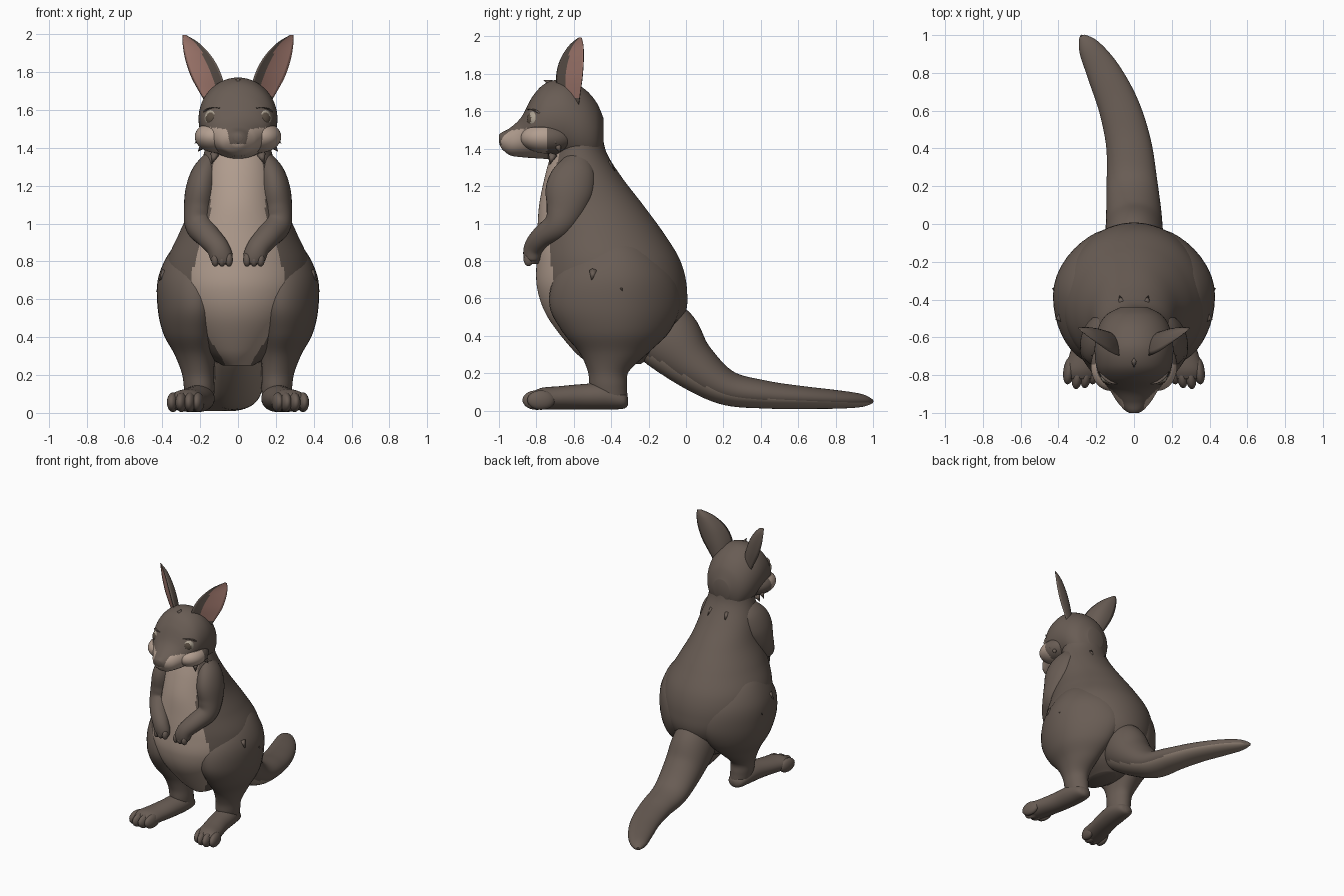
import bpy, bmesh, math
from mathutils import Vector, Matrix


def material(name, rgb):
    m = bpy.data.materials.new(name)
    m.diffuse_color = (*rgb, 1)
    return m


FUR = material("brown fur", (0.14, 0.108, 0.089))
TAN = material("tan fur", (0.45, 0.345, 0.28))
PINK = material("inner ear pink", (0.47, 0.25, 0.205))
NOSE = material("dark nose", (0.045, 0.035, 0.032))
WHITE = material("eye cream", (0.40, 0.35, 0.28))
IRIS = material("eye brown", (0.10, 0.075, 0.055))
UNDER = material("tail underside", (0.29, 0.225, 0.18))


def finish(name, bm, mats, rule=None):
    bmesh.ops.recalc_face_normals(bm, faces=bm.faces)
    bm.normal_update()
    for f in bm.faces:
        f.smooth = True
        if rule:
            f.material_index = rule(f.calc_center_median(), f.normal)
    me = bpy.data.meshes.new(name)
    bm.to_mesh(me)
    bm.free()
    for m in mats:
        me.materials.append(m)
    ob = bpy.data.objects.new(name, me)
    bpy.context.collection.objects.link(ob)
    return ob


def spline(pts, t):
    """Catmull-Rom through tuples, t in 0..len-1"""
    i = min(int(t), len(pts) - 2)
    f = t - i
    a, b, c, d = (pts[max(0, min(len(pts) - 1, i + k))] for k in (-1, 0, 1, 2))
    return [0.5 * (2 * q + (r - p) * f + (2 * p - 5 * q + 4 * r - s) * f * f
                   + (3 * q - p - 3 * r + s) * f ** 3) for p, q, r, s in zip(a, b, c, d)]


def loft(name, st, mats, rule=None, plane=None, seg=32, sub=6):
    """Skin through stations (x, y, z, radius across, radius deep)"""
    bm = bmesh.new()
    n = (len(st) - 1) * sub
    rows = [spline(st, i / sub) for i in range(n + 1)]
    rings = []
    for i, r in enumerate(rows):
        c = Vector(r[:3])
        if plane == 'z':
            u, v = Vector((1, 0, 0)), Vector((0, 1, 0))
        elif plane == 'y':
            u, v = Vector((1, 0, 0)), Vector((0, 0, 1))
        else:
            t = (Vector(rows[min(i + 1, n)][:3]) - Vector(rows[max(i - 1, 0)][:3])).normalized()
            u = (Vector((1, 0, 0)) - t * t.x).normalized()
            v = t.cross(u)
        ra, rb = max(r[3], 0.004), max(r[4], 0.004)
        rings.append([bm.verts.new(c + u * ra * math.cos(a) + v * rb * math.sin(a))
                      for a in (2 * math.pi * k / seg for k in range(seg))])
    for p, q in zip(rings, rings[1:]):
        for k in range(seg):
            bm.faces.new((p[k], p[(k + 1) % seg], q[(k + 1) % seg], q[k]))
    bm.faces.new(rings[0])
    bm.faces.new(rings[-1])
    return finish(name, bm, mats, rule)


def ball(name, loc, size, mats, rule=None, rot=0, seg=24):
    bm = bmesh.new()
    bmesh.ops.create_uvsphere(bm, u_segments=seg, v_segments=seg * 2 // 3, radius=1,
                              matrix=Matrix.Translation(loc) @ Matrix.Rotation(rot, 4, 'Z')
                              @ Matrix.Diagonal((*size, 1)))
    return finish(name, bm, mats, rule)


def tuft(name, loc, direction, r=0.025, length=0.06):
    bm = bmesh.new()
    d = Vector(direction).normalized()
    bmesh.ops.create_cone(bm, segments=6, radius1=r, radius2=0, depth=length, cap_ends=True,
                          matrix=Matrix.Translation(loc) @ d.to_track_quat('Z', 'Y').to_matrix().to_4x4())
    return finish(name, bm, [FUR])


# Torso: (z, front y, back y, half width)
prof = [(0.25, -0.52, -0.24, 0.08), (0.33, -0.61, -0.13, 0.20), (0.5, -0.74, -0.01, 0.33),
        (0.65, -0.795, 0.005, 0.385), (0.8, -0.80, -0.03, 0.375), (0.95, -0.795, -0.12, 0.31),
        (1.1, -0.785, -0.23, 0.245), (1.25, -0.755, -0.345, 0.21), (1.38, -0.72, -0.425, 0.178),
        (1.5, -0.69, -0.45, 0.16)]
patch = [(0.2, 0.04), (0.3, 0.09), (0.45, 0.19), (0.7, 0.25), (0.88, 0.21), (1.05, 0.145),
         (1.2, 0.145), (1.33, 0.13), (1.6, 0.12)]


def belly(c, n):
    for (z0, w0), (z1, w1) in zip(patch, patch[1:]):
        if z0 <= c.z < z1:
            w = w0 + (w1 - w0) * (c.z - z0) / (z1 - z0)
            return int(c.y < -0.42 and n.y < -0.1 and abs(c.x) < w)
    return 0


loft("body", [(0, (f + b) / 2, z, w, (b - f) / 2) for z, f, b, w in prof],
     [FUR, TAN], belly, 'z', seg=128, sub=10)

# Head: (y, top, bottom, half width)
hp = [(-1.0, 1.475, 1.435, 0.025), (-0.985, 1.487, 1.40, 0.05), (-0.94, 1.512, 1.365, 0.09),
      (-0.88, 1.57, 1.355, 0.128), (-0.82, 1.68, 1.35, 0.172), (-0.75, 1.75, 1.345, 0.20),
      (-0.65, 1.77, 1.33, 0.208), (-0.55, 1.725, 1.30, 0.19), (-0.48, 1.65, 1.32, 0.145),
      (-0.44, 1.56, 1.40, 0.07)]


def muzzle(c, n):
    bridge = 0.045 + 0.2 * max(0, c.z - 1.43)
    top = 1.512 - 0.12 * max(0, -0.82 - c.y)
    return int(c.z < top and c.y < -0.745 and (abs(c.x) > bridge or c.z < 1.42))


loft("head", [(0, y, (t + b) / 2, w, (t - b) / 2) for y, t, b, w in hp],
     [FUR, TAN], muzzle, 'y', seg=96, sub=10)
ball("nose", (0, -0.968, 1.43), (0.042, 0.03, 0.025), [NOSE])
ball("mouth", (0, -0.927, 1.392), (0.07, 0.024, 0.004), [NOSE])

# Tail sweeping back and to one side, paler underneath
loft("tail", [(0, -0.27, 0.55, 0.10, 0.13), (0, -0.11, 0.40, 0.15, 0.18),
              (0, 0.03, 0.25, 0.148, 0.135), (-0.01, 0.21, 0.125, 0.135, 0.095),
              (-0.028, 0.42, 0.086, 0.12, 0.075), (-0.08, 0.62, 0.070, 0.108, 0.061),
              (-0.16, 0.80, 0.060, 0.09, 0.05), (-0.235, 0.93, 0.054, 0.06, 0.036),
              (-0.272, 0.988, 0.05, 0.022, 0.014), (-0.277, 0.996, 0.05, 0.005, 0.005)],
     [FUR, UNDER], lambda c, n: int(n.z < -0.5 and c.y > -0.25), seg=48, sub=7)

for s, side in ((-1, "left"), (1, "right")):
    # Cheeks with the pale muzzle band
    ball("cheek_" + side, (s * 0.108, -0.735, 1.458), (0.118, 0.15, 0.085), [FUR, TAN],
         muzzle, s * 0.25, seg=48)
    # Eyes looking forward and outward
    gaze = Vector((s * 0.35, -0.93, 0)).normalized()
    ball("eye_" + side, (s * 0.128, -0.80, 1.555), (0.048, 0.052, 0.052), [WHITE, IRIS],
         lambda c, n: int(n.dot(gaze) > 0.8), s * 0.5, seg=36)
    loft("brow_" + side, [(s * 0.07, -0.84, 1.60, 0.005, 0.005), (s * 0.115, -0.832, 1.613, 0.016, 0.014),
                          (s * 0.16, -0.80, 1.603, 0.016, 0.014), (s * 0.185, -0.76, 1.57, 0.005, 0.005)],
         [FUR], plane='z', seg=12, sub=4)

    # Ear: cupped leaf with a pink inner face, (x, y, z, half width)
    ear = [(0.115, -0.615, 1.62, 0.06), (0.138, -0.625, 1.70, 0.092), (0.168, -0.625, 1.78, 0.108),
           (0.205, -0.612, 1.87, 0.098), (0.247, -0.588, 1.95, 0.06), (0.283, -0.566, 1.995, 0.012)]
    W, N = Vector((s * 0.76, 0.65, 0)), Vector((s * 0.65, -0.76, 0))
    bm = bmesh.new()
    rings = []
    K = 12
    for i in range(31):
        x, y, z, w = spline(ear, i / 6)
        c = Vector((s * x, y, z))
        front = [(-1 + 2 * k / K, -0.05) for k in range(K + 1)]
        back = [(1 - 2 * k / K, -0.55) for k in range(1, K)]
        rings.append([bm.verts.new(c + W * w * q + N * w * d * (1 - q * q))
                      for q, d in front + back])
    for i, (p, q) in enumerate(zip(rings, rings[1:])):
        for k in range(2 * K):
            f = bm.faces.new((p[k], p[(k + 1) % (2 * K)], q[(k + 1) % (2 * K)], q[k]))
            f.material_index = int((4 if i < 20 else 3) <= k < K and i > 3)
    bm.faces.new(rings[0])
    bm.faces.new(rings[-1])
    finish("ear_" + side, bm, [FUR, PINK])

    # Arm folded forward, with paw and fingers
    loft("arm_" + side, [(s * x, y, z, a, b) for x, y, z, a, b in (
        (0.13, -0.57, 1.37, 0.03, 0.05), (0.165, -0.59, 1.28, 0.07, 0.11),
        (0.193, -0.62, 1.18, 0.083, 0.13), (0.208, -0.645, 1.07, 0.078, 0.105),
        (0.203, -0.685, 0.99, 0.075, 0.08), (0.155, -0.765, 0.93, 0.066, 0.062),
        (0.108, -0.81, 0.875, 0.06, 0.055), (0.087, -0.822, 0.82, 0.06, 0.048),
        (0.085, -0.825, 0.785, 0.045, 0.034))], [FUR], seg=28)
    for k, x in enumerate((0.048, 0.085, 0.120)):
        ball(f"finger_{side}_{k}", (s * x, -0.842, 0.808), (0.021, 0.026, 0.036), [FUR])

    # Thigh and lower leg, the thigh wrapping round the rump
    leg = loft("hind_leg_" + side, [(s * x, y, z, a, b) for x, y, z, a, b in (
        (0.20, -0.38, 0.95, 0.03, 0.05), (0.225, -0.38, 0.87, 0.12, 0.19),
        (0.255, -0.38, 0.72, 0.165, 0.32), (0.26, -0.38, 0.56, 0.165, 0.35),
        (0.25, -0.375, 0.42, 0.145, 0.285), (0.228, -0.385, 0.31, 0.108, 0.185),
        (0.212, -0.415, 0.21, 0.085, 0.11), (0.205, -0.415, 0.13, 0.08, 0.10),
        (0.20, -0.405, 0.06, 0.07, 0.09), (0.20, -0.40, 0.03, 0.05, 0.06))],
        [FUR], plane='z', seg=40)
    for v in leg.data.vertices:
        d = v.co.y + 0.38
        v.co.x -= s * d * d * (1.0 if d > 0 else 0.3)
    # Long foot turned outward, with toes
    loft("foot_" + side, [(s * x, y, z, a, b) for x, y, z, a, b in (
        (0.20, -0.31, 0.05, 0.02, 0.02), (0.20, -0.335, 0.055, 0.06, 0.045),
        (0.205, -0.43, 0.075, 0.082, 0.07), (0.222, -0.56, 0.073, 0.083, 0.068),
        (0.25, -0.68, 0.068, 0.088, 0.062), (0.272, -0.77, 0.064, 0.094, 0.058),
        (0.277, -0.82, 0.055, 0.08, 0.045))], [FUR], plane='y', seg=28)
    for k, (x, y) in enumerate(((0.210, -0.775), (0.252, -0.795), (0.298, -0.80), (0.343, -0.775))):
        ball(f"toe_{side}_{k}", (s * x, y, 0.056), (0.031, 0.075, 0.052), [FUR], rot=s * 0.15)

    # Fur tufts
    for k, (p, d) in enumerate((((0.205, -0.70, 1.44), (1, 0.2, -0.7)), ((0.195, -0.68, 1.40), (0.8, 0.4, -1)),
                                ((0.415, -0.35, 0.66), (0.7, 0.4, -0.8)), ((0.40, -0.5, 0.72), (0.6, -0.2, -0.8)),
                                ((0.07, -0.40, 1.30), (0.2, 0.7, -0.6)), ((0.13, -0.72, 1.34), (0.3, -0.3, -1)))):
        tuft(f"fur_tuft_{side}_{k}", (s * p[0], p[1], p[2]), (s * d[0], d[1], d[2]))
tuft("crown_tuft", (0, -0.735, 1.755), (0, -0.9, 0.4))
